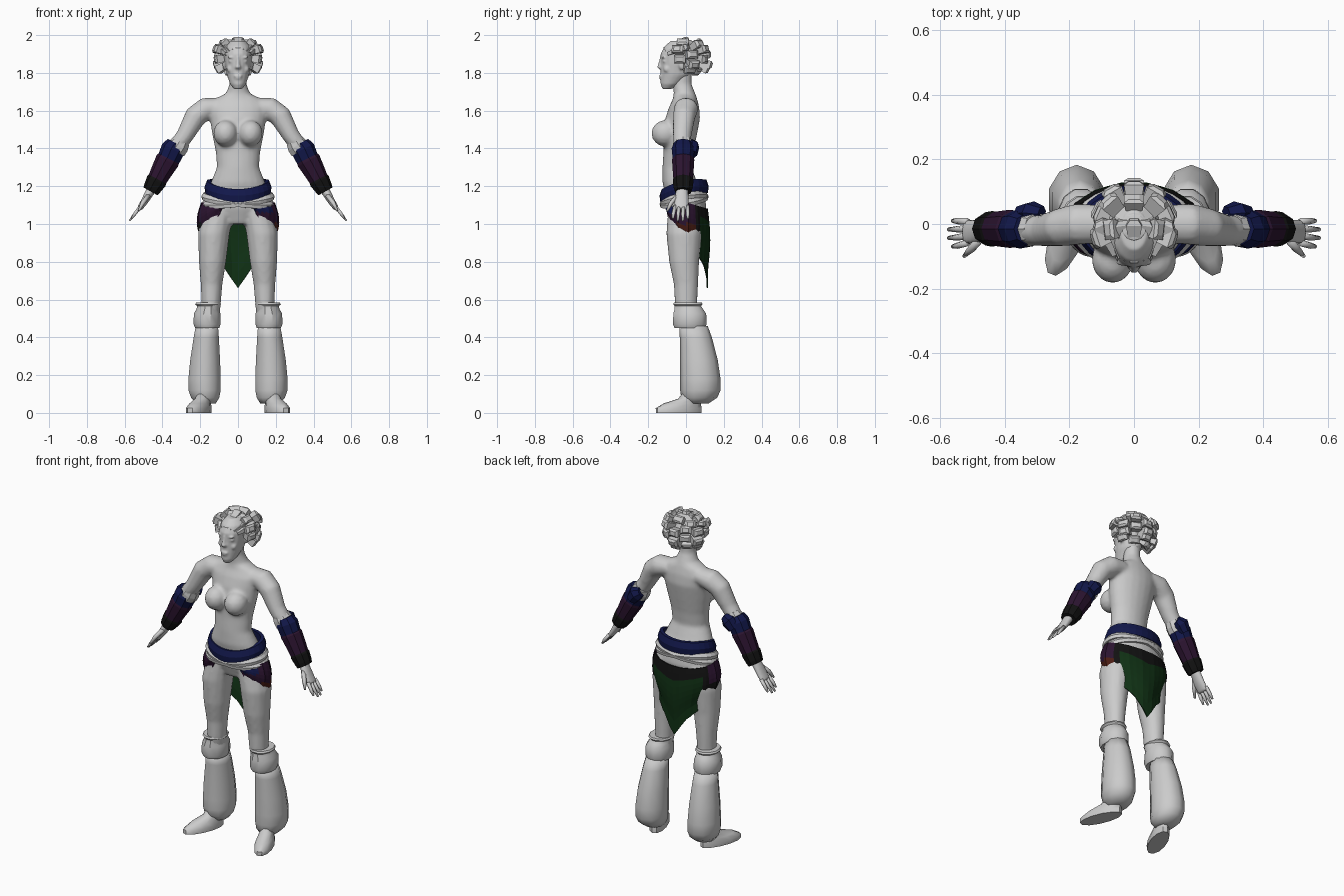
import bpy, bmesh, math
from mathutils import Vector, Matrix

if "Cube" in bpy.data.objects:
    bpy.data.objects.remove(bpy.data.objects["Cube"])


def material(name, r, g, b):
    m = bpy.data.materials.new(name)
    m.use_nodes = True
    m.diffuse_color = (r, g, b, 1)
    m.node_tree.nodes["Principled BSDF"].inputs["Base Color"].default_value = (r, g, b, 1)
    return m


GREY = material("pale grey", .6, .6, .6)
BLUE = material("navy blue", .006, .009, .07)
PURPLE = material("dark purple", .025, .007, .03)
BLACK = material("near black", .006, .006, .006)
RED = material("dark red", .07, .012, .007)
GREEN = material("dark green", .005, .03, .007)


def loft(bm, rings, n=12, flat=False, mats=None):
    """Closed tube through rings of (x, y, z, side radius, depth radius)."""
    loops = []
    for i, (x, y, z, a, b) in enumerate(rings):
        lo, hi = rings[max(i - 1, 0)], rings[min(i + 1, len(rings) - 1)]
        t = Vector((0, 0, 1)) if flat else Vector(hi[:3]) - Vector(lo[:3])
        u = Vector((0, 1, 0)).cross(t).normalized()
        v = t.cross(u).normalized()
        turn = [math.tau * (k + .5) / n for k in range(n)]
        loops.append([bm.verts.new(Vector((x, y, z)) + u * a * math.cos(w) + v * b * math.sin(w)) for w in turn])
    for i in range(len(loops) - 1):
        for k in range(n):
            j = (k + 1) % n
            f = bm.faces.new((loops[i][k], loops[i][j], loops[i + 1][j], loops[i + 1][k]))
            f.material_index = mats[i] if mats else 0
    bm.faces.new(loops[0][::-1]).material_index = mats[0] if mats else 0
    bm.faces.new(loops[-1]).material_index = mats[-1] if mats else 0


def profile(rows, x=0):
    """Rows of (z, half width, front y, back y) to horizontal rings."""
    return [(x, (f + b) / 2, z, w, (b - f) / 2) for z, w, f, b in rows]


def blob(bm, centre, radii, seg=14):
    bmesh.ops.create_uvsphere(bm, u_segments=seg, v_segments=seg // 2 + 1, radius=1,
                              matrix=Matrix.Translation(centre) @ Matrix.Diagonal((*radii, 1)))


def finish(bm, name, mats, mirror=True, smooth=True, voxel=0):
    bmesh.ops.recalc_face_normals(bm, faces=bm.faces)
    me = bpy.data.meshes.new(name)
    bm.to_mesh(me)
    bm.free()
    for m in mats:
        me.materials.append(m)
    o = bpy.data.objects.new(name, me)
    bpy.context.collection.objects.link(o)
    for p in me.polygons:
        p.use_smooth = smooth
    if mirror:
        o.modifiers.new("mirror", "MIRROR").use_mirror_merge = False
    if voxel:
        r = o.modifiers.new("fuse", "REMESH")
        r.mode, r.voxel_size, r.use_smooth_shade = "VOXEL", voxel, True
        s = o.modifiers.new("soften", "SMOOTH")
        s.factor, s.iterations = .5, 4
    return o


# Body: torso, bust, arms and legs fused into one skin
bm = bmesh.new()
loft(bm, profile([(1.0, .1, -.07, .07), (1.08, .18, -.1, .11), (1.15, .175, -.11, .1), (1.22, .145, -.125, .06),
                  (1.3, .112, -.125, .03), (1.38, .118, -.12, .04), (1.48, .138, -.12, .06), (1.56, .15, -.11, .075),
                  (1.62, .16, -.09, .07), (1.66, .13, -.07, .06), (1.69, .065, -.065, .05), (1.74, .045, -.07, .03),
                  (1.82, .045, -.07, .03)]), 20, True)
blob(bm, (.066, -.11, 1.48), (.066, .074, .07))
loft(bm, [(.1, 0, 1.62, .05, .06), (.17, 0, 1.61, .062, .065), (.225, -.01, 1.57, .06, .06),
          (.28, -.02, 1.47, .047, .05), (.33, -.02, 1.4, .045, .045), (.4, -.02, 1.28, .042, .042),
          (.46, -.02, 1.18, .026, .034), (.495, -.025, 1.12, .02, .042), (.525, -.025, 1.075, .014, .042)])
loft(bm, [(.1, 0, 1.08, .085, .095), (.128, -.01, .95, .085, .095), (.135, -.01, .8, .073, .08),
          (.14, 0, .68, .058, .065), (.142, 0, .58, .052, .06), (.15, .02, .48, .05, .06)], 14, True)
finish(bm, "body", [GREY], voxel=.011)

# Head with nose, lips, brows, eyes and ears
bm = bmesh.new()
loft(bm, profile([(1.715, .022, -.125, -.075), (1.74, .042, -.135, -.03), (1.79, .06, -.135, .03),
                  (1.85, .07, -.134, .05), (1.9, .074, -.135, .06), (1.94, .066, -.115, .06),
                  (1.97, .04, -.08, .04)]), 18, True)
loft(bm, [(0, -.13, 1.888, .007, .008), (0, -.137, 1.85, .009, .01), (0, -.14, 1.828, .017, .014),
          (0, -.132, 1.82, .012, .008)], 8, True)
blob(bm, (0, -.134, 1.784), (.024, .01, .006))
blob(bm, (0, -.132, 1.772), (.02, .01, .007))
blob(bm, (.032, -.12, 1.882), (.026, .012, .006))
blob(bm, (.034, -.115, 1.862), (.017, .01, .008))
blob(bm, (.04, -.1, 1.82), (.02, .02, .02))
blob(bm, (.072, -.02, 1.845), (.01, .02, .03))
finish(bm, "head", [GREY], voxel=.006)

# Fingers and thumbs
bm = bmesh.new()
for k in range(4):
    y = -.058 + .022 * k
    tip = .012 * (k in (1, 2))
    loft(bm, [(.515, y, 1.095, .011, .011), (.545, y * 1.15, 1.055, .01, .01),
              (.562 + tip, y * 1.2, 1.03 - tip, .005, .006)], 6)
loft(bm, [(.475, -.045, 1.15, .014, .014), (.505, -.08, 1.11, .013, .012), (.525, -.1, 1.07, .006, .006)], 6)
finish(bm, "fingers", [GREY])

# Hair: cap, swept front locks and blunt chunks fanning backwards
bm = bmesh.new()
blob(bm, (0, -.01, 1.895), (.085, .09, .085), 12)


def lock(a, b, w0, w1):
    a, b = Vector(a), Vector(b)
    d = b - a
    q = d.to_track_quat("Z", "Y").to_matrix()
    rings = []
    for t, w in ((0, w0), (.55, (w0 + w1) / 2), (1, w1), (1.12, w1 * .55)):
        rings.append([bm.verts.new(a + d * t + q @ Vector((sx * w, sy * w * .7, 0)))
                      for sx, sy in ((-1, -1), (1, -1), (1, 1), (-1, 1))])
    for r, s in zip(rings, rings[1:]):
        for k in range(4):
            bm.faces.new((r[k], r[k - 3], s[k - 3], s[k]))
    bm.faces.new(rings[-1])


for k in range(-3, 4):
    lock((k * .019, -.118 + abs(k) * .008, 1.925 - abs(k) * .008), (k * .034, .0, 1.975 - abs(k) * .013), .012, .024)
for row, (lift, count, spread) in enumerate(((-42, 5, 75), (-14, 7, 100), (14, 7, 105), (42, 5, 95))):
    for k in range(count):
        az = math.radians(spread * (2 * k / (count - 1) - 1))
        el = math.radians(lift + 7 * (-1) ** k)
        d = Vector((math.sin(az) * math.cos(el), math.cos(az) * math.cos(el), math.sin(el)))
        reach = 1 - .1 * ((k + row) % 2)
        c = Vector((0, -.01, 1.885))
        lock(c + d * .05, c + Vector((d.x * .132, d.y * .148, d.z * .12)) * reach, .02, .031)
finish(bm, "hair", [GREY], False, False)

# Wrapped forearm guards with an elbow pad and pale cuff
bm = bmesh.new()
loft(bm, [(.325, -.015, 1.425, .053, .05), (.342, -.015, 1.395, .066, .062), (.365, -.015, 1.345, .062, .057),
          (.372, -.015, 1.335, .066, .06), (.405, -.015, 1.275, .058, .056), (.425, -.015, 1.237, .053, .053),
          (.43, -.015, 1.228, .057, .056), (.452, -.015, 1.19, .049, .052), (.462, -.015, 1.172, .044, .046)], 9,
     mats=[0, 0, 1, 1, 1, 2, 2, 2])
loft(bm, [(.285, .03, 1.425, .028, .026), (.315, .035, 1.41, .046, .036), (.345, .03, 1.37, .035, .03)], 7, mats=[0, 0])
finish(bm, "forearm_guard", [BLUE, PURPLE, BLACK], smooth=False)
bm = bmesh.new()
loft(bm, [(.298, -.015, 1.44, .048, .05), (.312, -.015, 1.415, .056, .055), (.33, -.015, 1.39, .058, .055)], 9)
finish(bm, "elbow_cuff", [GREY], smooth=False)

# Baggy trouser legs, knee cuffs and shoes
bm = bmesh.new()
loft(bm, [(.165, .04, .46, .062, .075), (.168, .052, .4, .07, .085), (.174, .068, .28, .083, .1),
          (.177, .076, .18, .09, .107), (.177, .076, .12, .09, .107), (.174, .07, .08, .078, .095),
          (.17, .06, .05, .055, .06)], 10, True)
finish(bm, "trouser_leg", [GREY])
bm = bmesh.new()
loft(bm, [(.163, .02, .45, .066, .084), (.164, .02, .47, .074, .092), (.163, .02, .525, .073, .09),
          (.16, .015, .55, .062, .078), (.158, .01, .565, .06, .072), (.158, .01, .575, .071, .08),
          (.157, .01, .585, .066, .076)], 12, True)
finish(bm, "knee_cuff", [GREY]).data.set_sharp_from_angle(angle=.6)
bm = bmesh.new()
loft(bm, [(0, -.02, 0, .05, .13), (0, -.02, .025, .052, .13), (0, 0, .05, .045, .105),
          (0, .04, .075, .038, .062), (0, .055, .11, .038, .045)], 12, True)
bmesh.ops.transform(bm, verts=bm.verts, matrix=Matrix.Translation((.2, -.02, 0)) @ Matrix.Rotation(.38, 4, "Z"))
finish(bm, "shoe", [GREY]).data.set_sharp_from_angle(angle=.9)


# Belt and crossed sashes: thick bands whose height follows the turn angle
def band(name, mat, height, half, rx, ry, cy=-.01, n=28):
    bm = bmesh.new()
    rows = []
    for k in range(n):
        w = math.tau * k / n
        x, y, z = math.sin(w), -math.cos(w), height(w)
        rows.append([bm.verts.new((x * (rx + p), cy + y * (ry + p), z + h * half))
                     for p, h in ((-.012, -1), (.008, -1), (.012, 0), (0, 1), (-.02, 1))])
    for k in range(n):
        a, b = rows[k - 1], rows[k]
        for i in range(5):
            bm.faces.new((a[i - 1], b[i - 1], b[i], a[i]))
    finish(bm, name, [mat], False, False)


band("belt", BLUE, lambda w: 1.185 - .025 * math.cos(w) + .01 * math.cos(2 * w + math.pi), .035, .165, .118)
for s in (1, -1):
    band("sash", GREY, lambda w: 1.128 + s * .02 * math.sin(w) - .02 * math.cos(w), .018, .182, .118)

# Wrap skirt: hem falls from the front openings to a point behind
HEM = ((24, 1.09), (40, 1.0), (62, .92), (95, .85), (125, .83), (150, .77), (180, .66))


def hem(deg):
    for (a, za), (b, zb) in zip(HEM, HEM[1:]):
        if deg <= b:
            return za + (zb - za) * (deg - a) / (b - a)
    return HEM[-1][1]


bm = bmesh.new()
cols, steps = 52, 10
grid = []
for i in range(cols + 1):
    deg = 24 + 312 * i / cols
    w = math.radians(deg)
    back = max(0, -math.cos(w))
    top, low = 1.115 - .035 * back, hem(min(deg, 360 - deg))
    col = []
    for j in range(steps + 1):
        t = j / steps
        z = top + (low - top) * t
        flare = .025 * math.sin(math.pi * min(t * 1.3, 1)) + .004 * (i % 4 == 0)
        narrow = 1 - .25 * back * t
        col.append(bm.verts.new((math.sin(w) * (.193 + flare) * narrow, -math.cos(w) * (.116 + flare * .5), z)))
    grid.append(col)
for i in range(cols):
    for j in range(steps):
        f = bm.faces.new((grid[i][j], grid[i + 1][j], grid[i + 1][j + 1], grid[i][j + 1]))
        c = f.calc_center_median()
        deg = 24 + 312 * (i + .5) / cols
        turn = min(deg, 360 - deg)
        if turn > 128:
            f.material_index = 3 if c.z > 1.0 + abs(c.x) * .3 else 4
        elif turn > 115:
            f.material_index = 3
        elif c.z > 1.0:
            f.material_index = 0 if deg < 60 and c.z > 1.06 else 1
        else:
            f.material_index = 2 if 45 < deg < 180 else 3
skirt = finish(bm, "wrap_skirt", [BLUE, PURPLE, RED, BLACK, GREEN], False, False)
skirt.modifiers.new("cloth", "SOLIDIFY").thickness = .006
